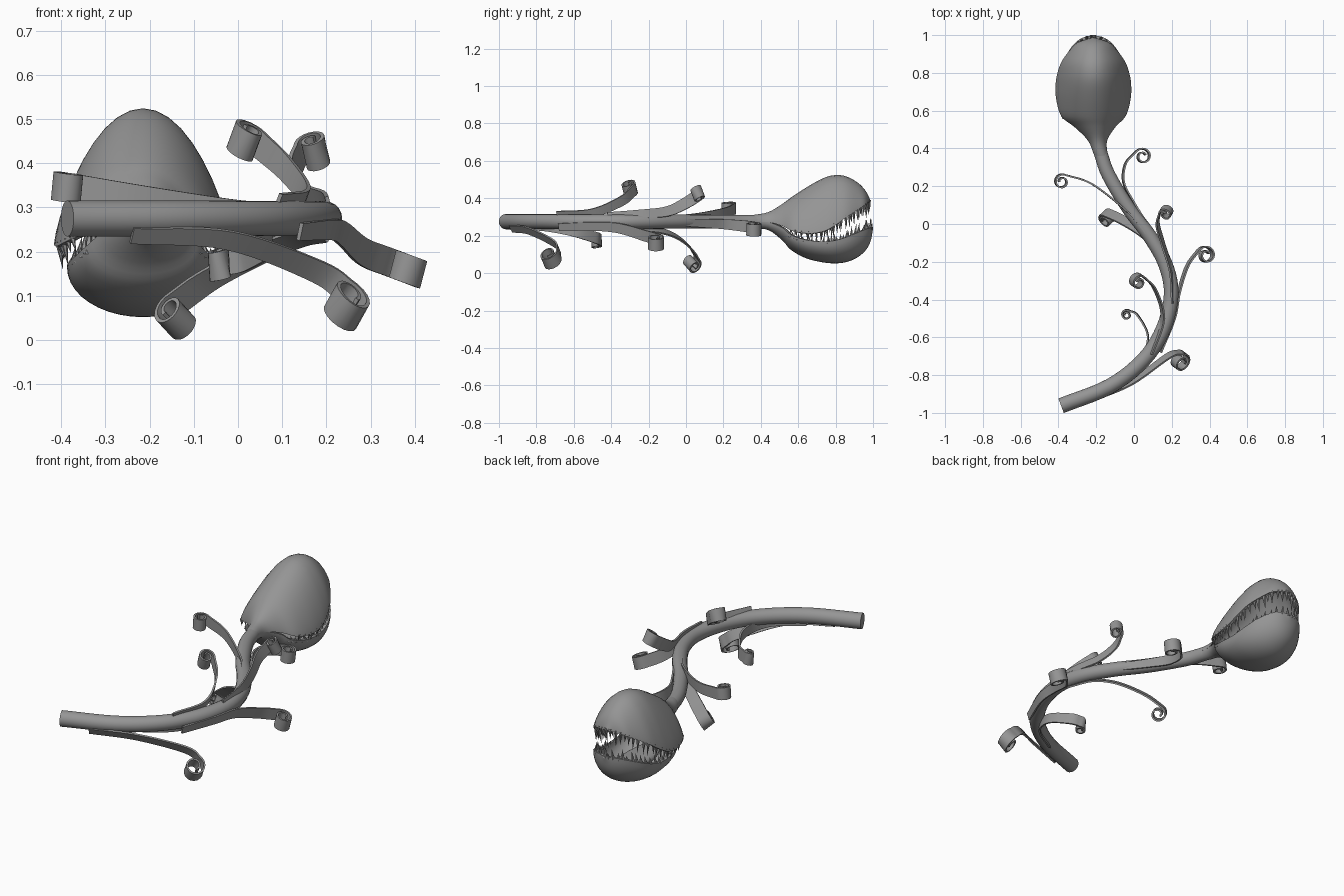
import bpy, bmesh, math, random
from mathutils import Vector

if "Cube" in bpy.data.objects:
    bpy.data.objects.remove(bpy.data.objects["Cube"])

random.seed(4)
gray = bpy.data.materials.new("plain_gray")
gray.diffuse_color = (0.30, 0.30, 0.30, 1)
gray.use_nodes = True
gray.node_tree.nodes["Principled BSDF"].inputs["Base Color"].default_value = gray.diffuse_color


def spline(pts, n):
    """Catmull-Rom resampling of tuples, n samples per span."""
    P = [Vector(p) for p in pts]
    P = [2 * P[0] - P[1]] + P + [2 * P[-1] - P[-2]]
    out = []
    for i in range(1, len(P) - 2):
        a, b, c, d = P[i - 1:i + 3]
        for k in range(n):
            t = k / n
            out.append(0.5 * (2 * b + (c - a) * t + (2 * a - 5 * b + 4 * c - d) * t * t
                              + (3 * b - a - 3 * c + d) * t ** 3))
    return out + [P[-2]]


def finish(name, bm, angle=40, thickness=0):
    me = bpy.data.meshes.new(name)
    bm.to_mesh(me)
    bm.free()
    ob = bpy.data.objects.new(name, me)
    bpy.context.collection.objects.link(ob)
    me.materials.append(gray)
    bpy.ops.object.select_all(action='DESELECT')
    ob.select_set(True)
    bpy.context.view_layer.objects.active = ob
    if thickness:
        m = ob.modifiers.new("wall", 'SOLIDIFY')
        m.thickness, m.offset = thickness, -1
        bpy.ops.object.modifier_apply(modifier=m.name)
    bpy.ops.object.shade_smooth_by_angle(angle=math.radians(angle))
    return ob


def loft(name, rings, angle=40):
    """Closed rings joined into a capped solid."""
    bm = bmesh.new()
    R = [[bm.verts.new(p) for p in r] for r in rings]
    n = len(R[0])
    for a, b in zip(R, R[1:]):
        for j in range(n):
            bm.faces.new((a[j], a[(j + 1) % n], b[(j + 1) % n], b[j]))
    bm.faces.new(R[0][::-1])
    bm.faces.new(R[-1])
    bmesh.ops.recalc_face_normals(bm, faces=bm.faces)
    return finish(name, bm, angle)


def tangents(path):
    last = len(path) - 1
    return [(path[min(i + 1, last)] - path[max(i - 1, 0)]).normalized() for i in range(last + 1)]


# Stem: round tube along a level S-shaped path
path = [p.to_3d() + Vector((0, 0, .275)) for p in spline(
    [(-.386, -.962), (-.13, -.86), (.05, -.72), (.155, -.555), (.197, -.37), (.165, -.21),
     (.08, -.06), (-.03, .085), (-.135, .26), (-.178, .38)], 5)]
rings = []
for i, (p, t) in enumerate(zip(path, tangents(path))):
    side = t.cross(Vector((0, 0, 1))).normalized()
    up = side.cross(t)
    r = .041 - .005 * i / (len(path) - 1)
    rings.append([p + r * (side * math.cos(a) + up * math.sin(a))
                  for a in (k * math.tau / 20 for k in range(20))])
loft("stem", rings)


# Tendrils: flat ribbons that peel off the stem and end in a curl
def tendril(name, pts, center, upright=.3):
    path = spline(pts, 7)
    T = (path[-1] - path[-2]).normalized()
    n = Vector(center) - path[-1]
    n -= n.dot(T) * T
    r0 = n.length
    n.normalize()
    c, B = path[-1] + n * r0, T.cross(n)
    turn = math.tau * 1.3
    for k in range(1, 27):
        a = turn * k / 26
        path.append(c + r0 * (1 - .62 * k / 26) * (T * math.sin(a) - n * math.cos(a)))
    # blend the ribbon's width direction towards vertical
    B = B.lerp(Vector((0, 0, math.copysign(1, B.z))), upright)
    rings = []
    for i, (p, t) in enumerate(zip(path, tangents(path))):
        side = (B - B.dot(t) * t).normalized()
        nor = t.cross(side)
        w, h = .020 + .012 * min(1, i / 24), .0045
        rings.append([p + side * w * u + nor * h * v for u, v in ((1, 1), (-1, 1), (-1, -1), (1, -1))])
    loft(name, rings, 50)


tendril("tendril_base_right", [(-.24, -.935, .237), (-.02, -.842, .226), (.18, -.70, .155),
                               (.25, -.68, .105)], (.25, -.725, .075))
tendril("tendril_base_left", [(-.135, -.84, .25), (.02, -.735, .245), (.074, -.6, .222),
                              (.02, -.485, .19), (-.03, -.457, .178)], (-.037, -.482, .172), .8)
tendril("tendril_low_left", [(.09, -.69, .312), (.152, -.5, .322), (.11, -.345, .385),
                             (.045, -.275, .445)], (.015, -.302, .452))
tendril("tendril_low_right", [(.14, -.68, .245), (.212, -.5, .25), (.238, -.36, .24),
                              (.283, -.22, .20), (.345, -.135, .175)], (.372, -.175, .165))
tendril("tendril_mid_right", [(.205, -.42, .305), (.195, -.25, .315), (.152, -.1, .33),
                              (.125, 0, .375), (.14, .07, .42)], (.17, .052, .42))
tendril("tendril_mid_left", [(.19, -.3, .237), (.14, -.16, .23), (.06, -.06, .2),
                             (-.06, .02, .14), (-.145, .06, .08)], (-.145, .033, .048), .15)
tendril("tendril_high_left", [(.07, -.06, .29), (-.03, .06, .297), (-.22, .21, .323),
                              (-.37, .262, .345)], (-.385, .225, .345))
tendril("tendril_high_right", [(.07, 0, .27), (-.005, .12, .265), (-.055, .22, .26),
                               (-.045, .32, .25), (.015, .388, .238)], (.05, .362, .233))


# Jaws: half shells lofted from the neck to the tip
def jaw(name, stations, sign, power):
    """stations: y, half width, lip height, crown height"""
    bm = bmesh.new()
    rows, lip = [], []
    for q in spline(stations, 4):
        y, w, e, c = q
        f = min(1, max(0, (y - .36) / .2))
        cx = -.172 - .043 * f ** .8
        p = 1 + (power - 1) * f
        rows.append([bm.verts.new((cx + w * math.cos(a), y, e + (c - e) * max(0, math.sin(a)) ** p))
                     for a in (math.pi * k / 20 for k in range(21))])
        lip.append((cx, y, max(w, 0), e))
    for a, b in zip(rows, rows[1:]):
        for j in range(20):
            f = (a[j], b[j], b[j + 1], a[j + 1])
            bm.faces.new(f if sign > 0 else f[::-1])
    finish(name, bm, 50, .015)
    return lip


upper_lip = jaw("upper_jaw", [
    (.36, .036, .275, .311), (.44, .05, .272, .326), (.515, .11, .252, .37), (.57, .17, .225, .41),
    (.66, .197, .212, .468), (.74, .20, .225, .51), (.80, .19, .257, .524), (.86, .168, .30, .516),
    (.92, .125, .34, .482), (.96, .085, .365, .44), (.988, .005, .382, .386)], 1, 1.62)
lower_lip = jaw("lower_jaw", [
    (.36, .036, .275, .239), (.44, .049, .272, .23), (.515, .10, .243, .175), (.56, .137, .205, .125),
    (.64, .165, .178, .08), (.74, .172, .168, .056), (.82, .166, .18, .053), (.89, .145, .205, .07),
    (.95, .105, .23, .11), (.985, .06, .243, .165), (1.0, .005, .243, .236)], -1, .92)


# Teeth: uneven pointed cones set just inside each lip
def teeth(name, lip, sign, spacing, size):
    run = [Vector((cx - w + min(w, .010), y - .006, e)) for cx, y, w, e in lip if y > .56]
    run += [Vector((cx + w - min(w, .010), y - .006, e)) for cx, y, w, e in reversed(lip) if y > .56]
    bm = bmesh.new()
    gap = 0
    for a, b in zip(run, run[1:]):
        d, s = (b - a).length, gap
        while s < d:
            p = a.lerp(b, s / d)
            front = min(1, max(0, (p.y - .56) / .36))
            h = size * (.5 + .5 * front) * random.uniform(.5, 1.2)
            r = .008 + .003 * front
            base = [bm.verts.new(p + Vector((r * math.cos(k * math.tau / 6), r * math.sin(k * math.tau / 6),
                                             -sign * .010))) for k in range(6)]
            tip = bm.verts.new(p + Vector(((-.215 - p.x) * .05, random.uniform(-.008, .008), sign * h)))
            for k in range(6):
                bm.faces.new((base[k], base[(k + 1) % 6], tip))
            bm.faces.new(base[::-1])
            s += spacing * random.uniform(.7, 1.3)
        gap = s - d
    bmesh.ops.recalc_face_normals(bm, faces=bm.faces)
    finish(name, bm, 30)


teeth("upper_teeth", upper_lip, -1, .029, .07)
teeth("lower_teeth", lower_lip, 1, .029, .045)

# Tongue resting in the lower jaw
bm = bmesh.new()
bmesh.ops.create_uvsphere(bm, u_segments=20, v_segments=12, radius=1)
for v in bm.verts:
    v.co = Vector((-.215 + .075 * v.co.x, .72 + .16 * v.co.y, .13 + .03 * v.co.z + .02 * v.co.y ** 2))
finish("tongue", bm)
